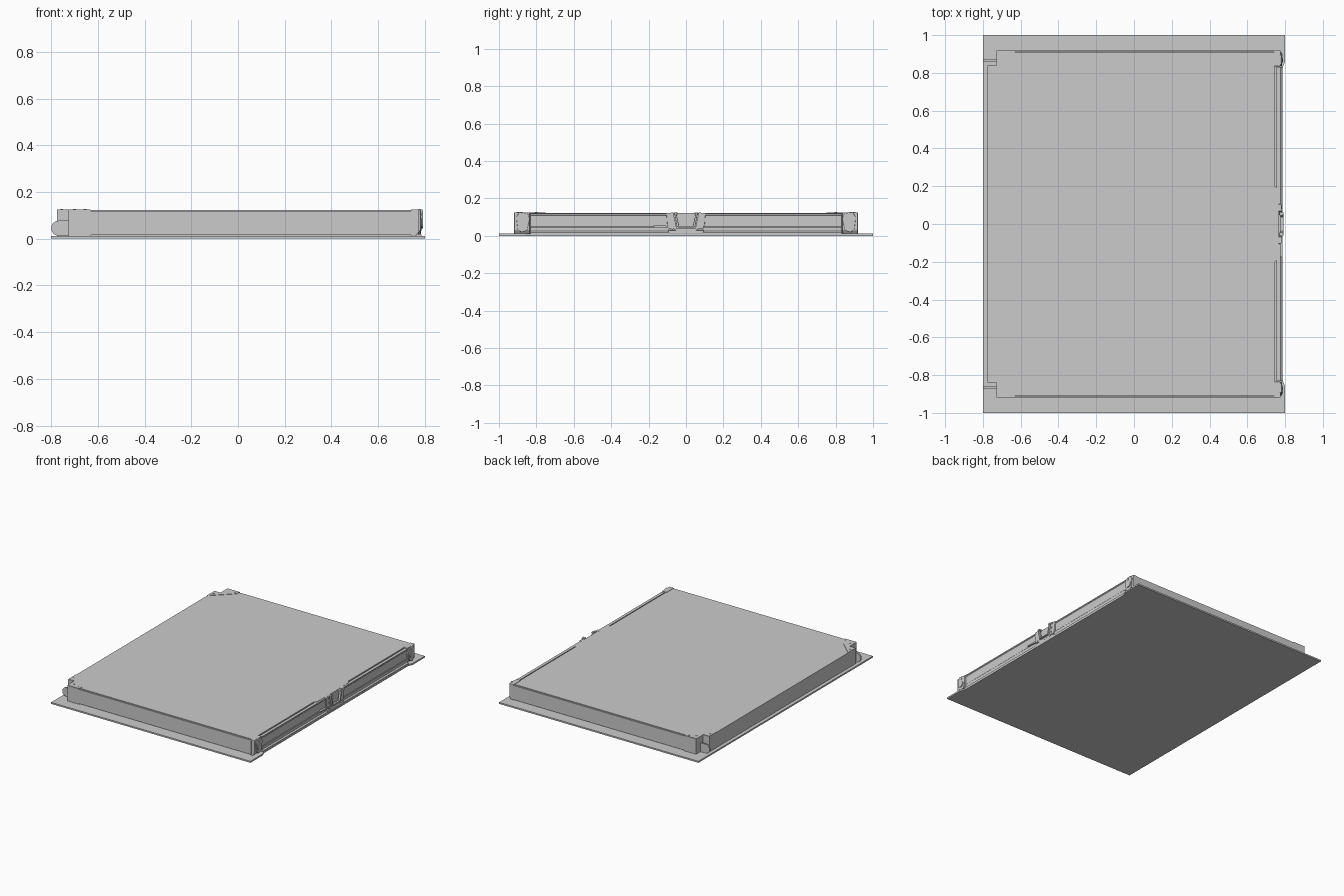
import bpy, bmesh, math
from mathutils import Vector

if "Cube" in bpy.data.objects:
    bpy.data.objects.remove(bpy.data.objects["Cube"])


def prism(name, pts, axis, a, b, bevel=0.0):
    """Extrude a 2D profile along an axis (x: pts are y,z; y: x,z; z: x,y)."""
    def place(p, t):
        return {'x': (t, p[0], p[1]), 'y': (p[0], t, p[1]), 'z': (p[0], p[1], t)}[axis]
    bm = bmesh.new()
    lo = [bm.verts.new(place(p, a)) for p in pts]
    hi = [bm.verts.new(place(p, b)) for p in pts]
    n = len(pts)
    bm.faces.new(lo)
    bm.faces.new(hi)
    for i in range(n):
        j = (i + 1) % n
        bm.faces.new((lo[i], lo[j], hi[j], hi[i]))
    bmesh.ops.recalc_face_normals(bm, faces=bm.faces)
    me = bpy.data.meshes.new(name)
    bm.to_mesh(me)
    bm.free()
    ob = bpy.data.objects.new(name, me)
    bpy.context.collection.objects.link(ob)
    if bevel:
        m = ob.modifiers.new("edge_bevel", 'BEVEL')
        m.width, m.segments = bevel, 2
    return ob


def box(name, x, y, z, bevel=0.0):
    return prism(name, [(x[0], y[0]), (x[1], y[0]), (x[1], y[1]), (x[0], y[1])], 'z', z[0], z[1], bevel)


def disc(name, axis, c, r, a, b, n=20):
    return prism(name, [(c[0] + r * math.cos(2 * math.pi * i / n),
                         c[1] + r * math.sin(2 * math.pi * i / n)) for i in range(n)], axis, a, b)


def mirror_y(half):
    return half + [(x, -y) for x, y in reversed(half)]


def span(s, a, b):
    return tuple(sorted((s * a, s * b)))


# face plate, relieved along the latch edge
prism("face_plate", mirror_y([(-0.8, 1), (0.8, 1), (0.8, 0.86), (0.786, 0.825)]), 'z', 0, 0.011)

# body with stepped hinge corners and slots for the side panels
prism("body", mirror_y([(-0.775, 0.84), (-0.725, 0.84), (-0.725, 0.92), (-0.63, 0.92),
                        (-0.63, 0.907), (0.747, 0.907), (0.747, 0.2), (0.764, 0.18)]),
      'z', 0.011, 0.122)

# stiffened wall on the latch edge
rail = [(0.755, 0.011), (0.785, 0.011), (0.785, 0.018), (0.776, 0.026), (0.776, 0.045),
        (0.773, 0.049), (0.773, 0.108), (0.776, 0.112), (0.776, 0.12), (0.755, 0.12)]

# U profile of the handle surround
def u_shape(top, bottom, z0, z1, t):
    out = [(-top, z1), (-bottom - 0.008, z0 + 0.01), (-bottom + 0.006, z0),
           (bottom - 0.006, z0), (bottom + 0.008, z0 + 0.01), (top, z1)]
    inn = [(top - t, z1), (bottom - t + 0.004, z0 + t), (-bottom + t - 0.004, z0 + t), (-top + t, z1)]
    return out + inn


for s, side in ((1, "back"), (-1, "front")):
    # side panels and corner gussets
    box(side + "_side_panel", (-0.63, 0.75), span(s, 0.911, 0.92), (0.016, 0.119))
    prism(side + "_corner_gusset", [(-0.775, s * 0.75), (-0.775, s * 0.838), (-0.727, s * 0.838),
          (-0.727, s * 0.918), (-0.632, s * 0.918), (-0.632, s * 0.885)], 'z', 0.122, 0.1245)
    for i, (x, y) in enumerate(((-0.755, 0.8), (-0.7, 0.88), (-0.655, 0.9))):
        disc(f"{side}_gusset_rivet_{i}", 'z', (x, s * y), 0.006, 0.1245, 0.1265, 12)
    # hinge lug: rounded tab in the notch
    arc = [(-0.768 + 0.032 * math.cos(math.radians(a)), 0.045 + 0.032 * math.sin(math.radians(a)))
           for a in range(90, 271, 15)]
    prism(side + "_hinge_lug", arc + [(-0.72, 0.013), (-0.72, 0.077)], 'y', *span(s, 0.861, 0.872))
    # latch edge wall
    prism(side + "_latch_wall", rail, 'y', *span(s, 0.09, 0.832))
    # end cap, chamfered underneath
    prism(side + "_end_cap", [(0.74, 0.011), (0.762, 0.011), (0.776, 0.03), (0.776, 0.125), (0.74, 0.125)],
          'y', *span(s, 0.835, 0.919), 0.003)
    prism(side + "_end_bracket", [(s * 0.845, 0.118), (s * 0.835, 0.09), (s * 0.85, 0.028), (s * 0.88, 0.018),
          (s * 0.9, 0.035), (s * 0.908, 0.1), (s * 0.89, 0.127)], 'x', 0.77, 0.783, 0.003)
    disc(side + "_end_boss", 'x', (s * 0.876, 0.065), 0.022, 0.78, 0.788)
    disc(side + "_end_screw", 'x', (s * 0.87, 0.105), 0.006, 0.78, 0.786, 12)
    # shoulders beside the handle
    prism(side + "_handle_shoulder", [(s * 0.105, 0.123), (s * 0.075, 0.123), (s * 0.06, 0.035),
          (s * 0.09, 0.035), (s * 0.1, 0.06)], 'x', 0.76, 0.782, 0.003)

# handle recess backing, surround and handle
box("recess_back", (0.755, 0.767), (-0.095, 0.095), (0.011, 0.122))
box("recess_floor", (0.76, 0.784), (-0.095, 0.095), (0.011, 0.03), 0.003)
prism("handle_surround", u_shape(0.08, 0.058, 0.028, 0.125, 0.012), 'x', 0.765, 0.784)
prism("handle", u_shape(0.062, 0.042, 0.043, 0.123, 0.009), 'x', 0.776, 0.792, 0.002)
box("handle_top_hook_left", (0.77, 0.79), (-0.064, -0.045), (0.114, 0.125))
box("handle_top_hook_right", (0.77, 0.79), (0.045, 0.064), (0.114, 0.125))

# release lever
prism("release_lever", [(-0.175, 0.046), (-0.175, 0.054), (-0.11, 0.054), (-0.07, 0.046),
                        (-0.07, 0.032), (-0.1, 0.042)], 'x', 0.773, 0.786)
